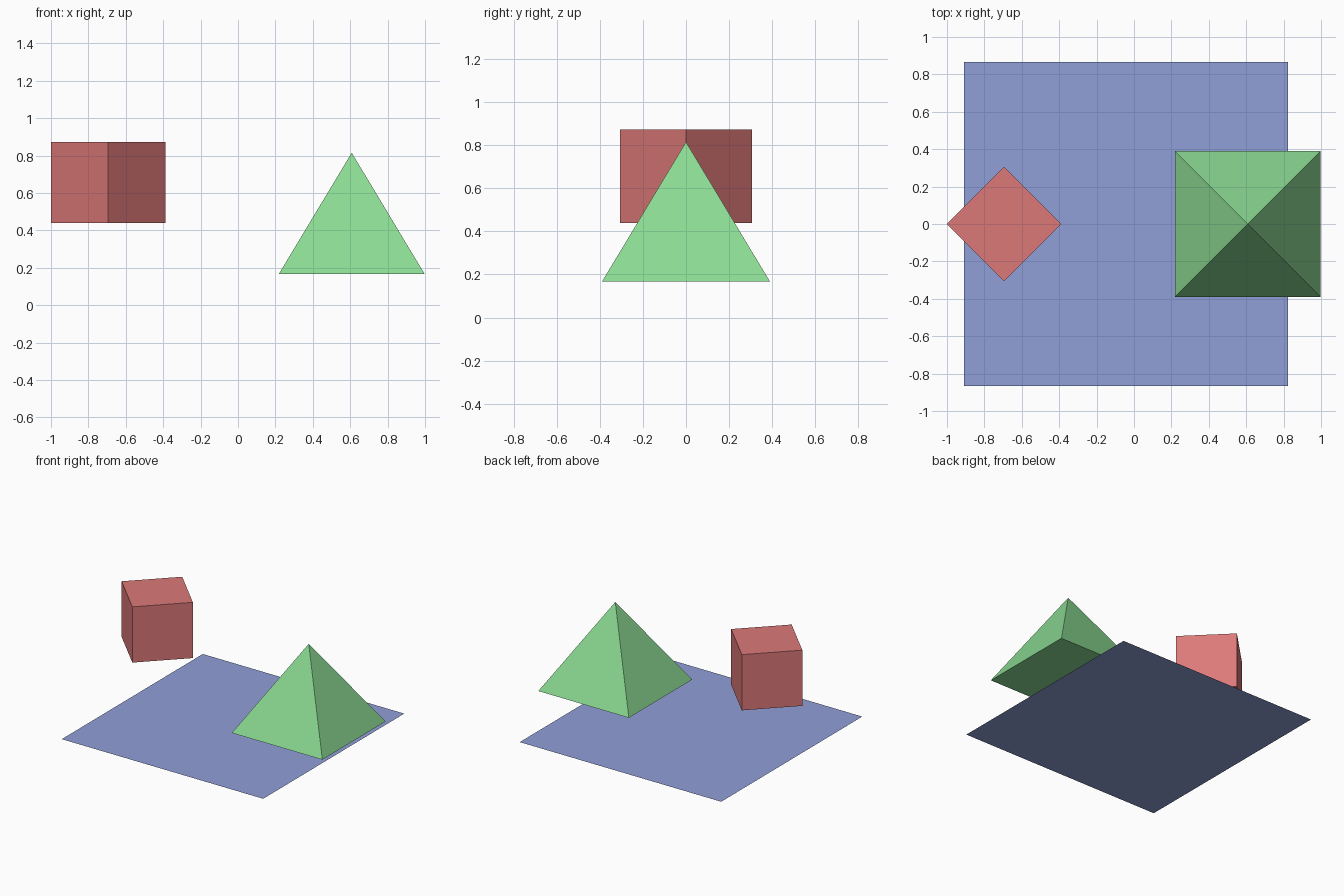
import bpy
import math

if "Cube" in bpy.data.objects:
    bpy.data.objects.remove(bpy.data.objects["Cube"])


def finish(name, color):
    """Name the active object and give it a plain coloured material."""
    obj = bpy.context.object
    obj.name = name
    mat = bpy.data.materials.new(name + "_color")
    mat.diffuse_color = (*color, 1.0)
    mat.use_nodes = True
    mat.node_tree.nodes["Principled BSDF"].inputs["Base Color"].default_value = mat.diffuse_color
    obj.data.materials.append(mat)
    return obj


# Flat square ground sheet
bpy.ops.mesh.primitive_plane_add(size=1.732, location=(-0.043, 0, 0))
finish("base_sheet", (0.28, 0.35, 0.68))

# Floating cube, turned 45 degrees
bpy.ops.mesh.primitive_cube_add(size=0.433, location=(-0.694, 0, 0.655),
                                rotation=(0, 0, math.radians(45)))
finish("cube", (0.72, 0.19, 0.19))

# Floating four-sided pyramid, sides aligned with x and y
half, bottom, apex = 0.389, 0.168, 0.815
bpy.ops.mesh.primitive_cone_add(vertices=4, radius1=half * math.sqrt(2), radius2=0,
                                depth=apex - bottom,
                                location=(0.608, 0, (apex + bottom) / 2),
                                rotation=(0, 0, math.radians(45)))
finish("pyramid", (0.26, 0.70, 0.29))
